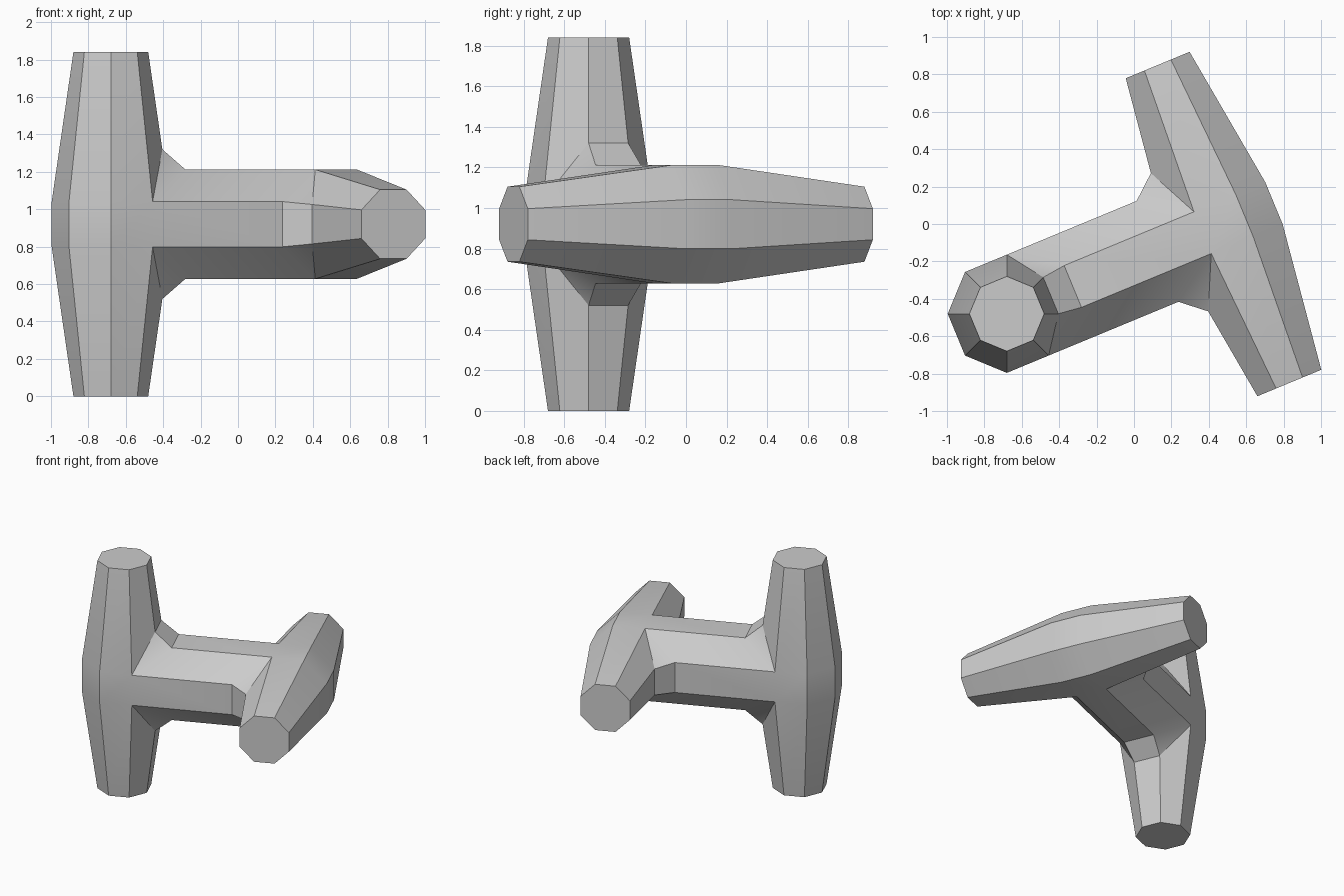
import bpy, bmesh, math
from mathutils import Matrix, Vector

cube = bpy.data.objects.get("Cube")
if cube:
    bpy.data.objects.remove(cube, do_unlink=True)

HALF = 0.92            # half length of each cross post
R_END, R_MID = 0.2, 0.316
SPAN = 1.254           # distance between the two post axes
TURN = math.radians(22.5)
A = R_MID * math.cos(TURN)   # flat-to-centre distance of the thick section
S = R_MID * math.sin(TURN)   # half of one flat
FILLET_UP, FILLET_OUT = 0.4, 0.382


def octagon(radius):
    return [(radius * math.cos(TURN + k * math.pi / 4),
             radius * math.sin(TURN + k * math.pi / 4)) for k in range(8)]


def loft(bm, low, high, skip=()):
    for k in range(8):
        if k not in skip:
            n = (k + 1) % 8
            bm.faces.new((low[k], low[n], high[n], high[k]))


def post_ring(bm, z, radius):
    return [bm.verts.new((x, y, z)) for x, y in octagon(radius)]


def middle_ring(bm, side):
    # thick ring whose two front corners rise to the top of the fillet
    ring = post_ring(bm, side * S, R_MID)
    t = (FILLET_UP - S) / (HALF - S)
    raised = octagon(R_MID + (R_END - R_MID) * t)
    for k in (0, 7):
        ring[k].co = (*raised[k], side * FILLET_UP)
    return ring


def add_tee(bm, matrix):
    """Tapered post with half of the connecting bar growing out along x."""
    start = len(bm.verts)
    bottom, top = post_ring(bm, -HALF, R_END), post_ring(bm, HALF, R_END)
    low, high = middle_ring(bm, -1), middle_ring(bm, 1)
    loft(bm, bottom, low)
    loft(bm, low, high, skip=(6, 7, 0))
    loft(bm, high, top)
    bm.faces.new(top)
    bm.faces.new(bottom[::-1])

    # connecting bar up to the middle of the model
    root, mid = [], []
    for k, (y, z) in enumerate(octagon(R_MID)):
        root.append(bm.verts.new((S if k in (0, 3, 4, 7) else FILLET_OUT, y, z)))
        mid.append(bm.verts.new((SPAN / 2, y, z)))
    loft(bm, root, mid)

    # fillets above and below the bar
    for ring, near, far, corner, other in ((high, 1, 2, 0, 3), (low, 6, 5, 7, 4)):
        bm.faces.new((ring[0], ring[7], root[far], root[near]))
        bm.faces.new((ring[0], root[near], root[corner]))
        bm.faces.new((ring[7], root[other], root[far]))

    bm.verts.ensure_lookup_table()
    bmesh.ops.transform(bm, matrix=matrix, verts=bm.verts[start:])


# two tees, the second rolled a quarter turn and facing the first
place = Matrix.Translation((-0.68, -0.48, HALF)) @ Matrix.Rotation(TURN, 4, 'Z')
flip = (Matrix.Translation((SPAN, 0, 0)) @ Matrix.Rotation(math.pi, 4, 'Z')
        @ Matrix.Rotation(math.pi / 2, 4, 'X'))
bm = bmesh.new()
add_tee(bm, place)
add_tee(bm, place @ flip)
bmesh.ops.remove_doubles(bm, verts=bm.verts[:], dist=0.0005)

# clear the seam in the middle of the bar
centre = place @ Vector((SPAN / 2, 0, 0))
axis = place.to_3x3() @ Vector((1, 0, 0))
seam = [e for e in bm.edges
        if all(abs((v.co - centre).dot(axis)) < 0.001 for v in e.verts)]
bmesh.ops.dissolve_edges(bm, edges=seam, use_verts=True)
bmesh.ops.recalc_face_normals(bm, faces=bm.faces[:])

mesh = bpy.data.meshes.new("crossed_posts_and_bar")
bm.to_mesh(mesh)
bm.free()
body = bpy.data.objects.new("crossed_posts_and_bar", mesh)
bpy.context.collection.objects.link(body)

# plain grey
grey = bpy.data.materials.new("light_grey")
grey.use_nodes = True
colour = (0.6, 0.6, 0.6, 1)
grey.diffuse_color = colour
grey.node_tree.nodes["Principled BSDF"].inputs["Base Color"].default_value = colour
mesh.materials.append(grey)

bpy.context.view_layer.objects.active = body
body.select_set(True)
bpy.ops.object.shade_smooth_by_angle(angle=math.radians(30))
